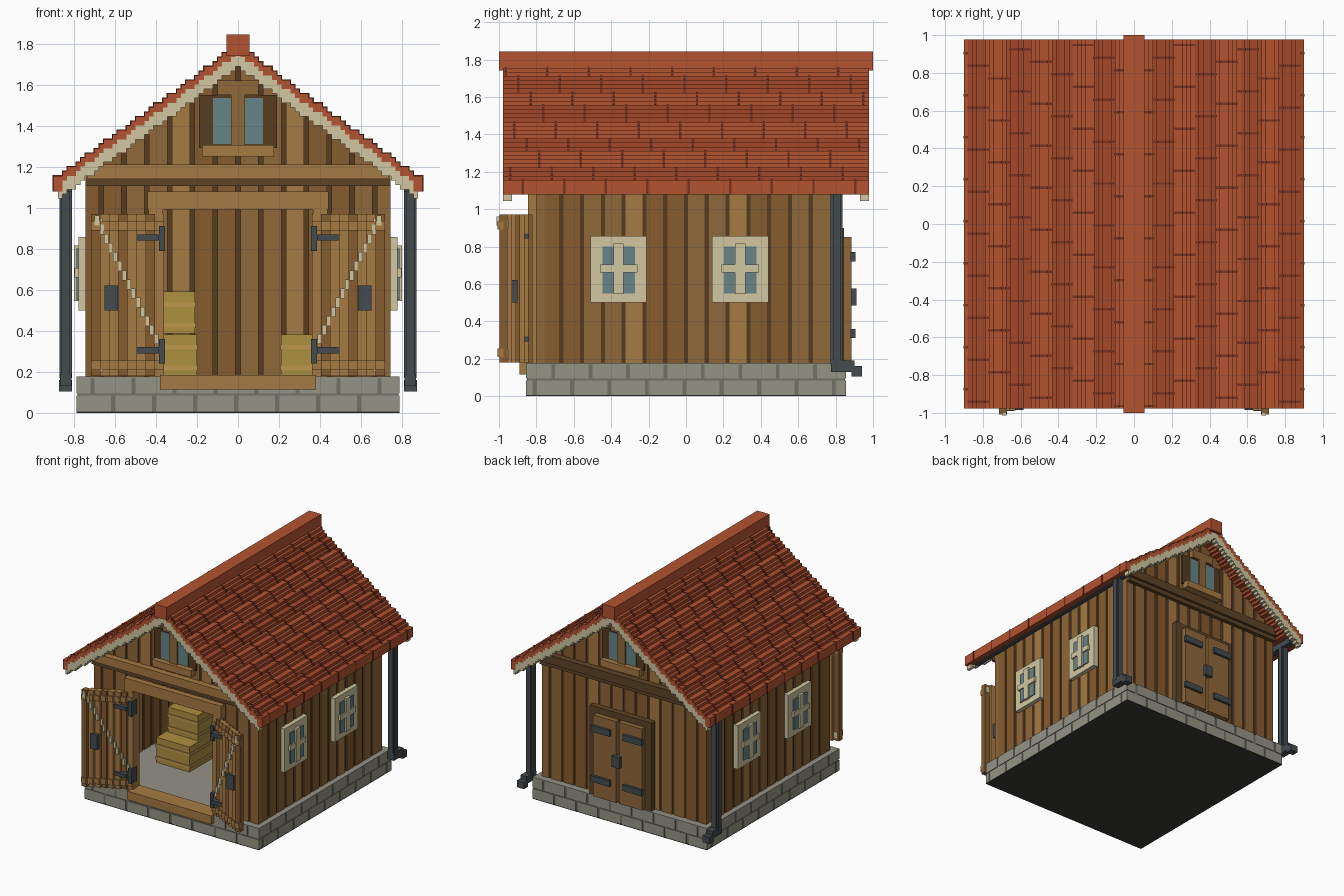
import bpy, bmesh, math

if "Cube" in bpy.data.objects:
    bpy.data.objects.remove(bpy.data.objects["Cube"])

V = 2 / 90          # size of one small block step
parts = {}


def material(name, rgb):
    m = bpy.data.materials.new(name)
    m.diffuse_color = [(c / 255) ** 2.2 for c in rgb] + [1]
    m.use_nodes = True
    m.node_tree.nodes["Principled BSDF"].inputs["Base Color"].default_value = m.diffuse_color
    return m


M = {n: material(n, c) for n, c in {
    "stone": (148, 146, 133), "mortar": (112, 112, 102), "dark": (60, 60, 58),
    "wood_a": (142, 104, 60), "wood_b": (165, 122, 70), "wood_c": (132, 92, 50),
    "gap": (88, 62, 36), "trim": (165, 122, 70), "beam": (95, 70, 42),
    "cream": (208, 198, 160), "glass": (104, 132, 134), "iron": (70, 76, 80),
    "tile_a": (178, 84, 52), "tile_b": (162, 74, 46), "joint": (120, 52, 36),
    "crate": (172, 142, 66), "slat": (190, 150, 80)}.items()}


def part(name, mat):
    if name not in parts:
        parts[name] = (bmesh.new(), [M[k] for k in mat.split("+")])
    return parts[name][0]


def prism(name, mat, pts, y0, y1):
    """Extrude an (x, z) outline along y."""
    bm = part(name, mat)
    out = [p for i, p in enumerate(pts) if p != pts[i - 1]]
    a = [bm.verts.new((x, y0, z)) for x, z in out]
    b = [bm.verts.new((x, y1, z)) for x, z in out]
    n = len(out)
    fs = [bm.faces.new(a), bm.faces.new(b[::-1])]
    fs += [bm.faces.new((a[i], b[i], b[(i + 1) % n], a[(i + 1) % n])) for i in range(n)]
    return fs


def box(name, mat, x0, x1, y0, y1, z0, z1, mirror=False):
    prism(name, mat, [(x0, z0), (x1, z0), (x1, z1), (x0, z1)], y0, y1)
    if mirror:
        box(name, mat, -x1, -x0, y0, y1, z0, z1)


# Foundation: mortar core with two courses of bricks
box("foundation", "mortar", -.783, .783, -.85, .85, 0.004, .174)
box("foundation_base", "dark", -.788, .788, -.855, .855, 0, .006)
box("floor_slab", "stone", -.788, .788, -.855, .855, .17, .178)
for row in range(2):
    z0, z1 = .006 + row * .088, .084 + row * .088
    for n in range(-5, 5):
        a = n * .2 + row * .1
        x0, x1 = max(a, -.788), min(a + .18, .788)
        if x1 - x0 > .02:
            for s in (-1, 1):
                box("foundation_bricks", "stone", x0, x1, *sorted((s * .84, s * .855)), z0, z1)
        y0, y1 = max(a, -.855), min(a + .18, .855)
        if y1 - y0 > .02:
            box("foundation_bricks", "stone", .77, .788, y0, y1, z0, z1, True)


# Walls: dark core with boards on it
def gable(x):
    return 1.76 - .72 * abs(x)


W, D, P = .736, .80, 5 * V
top = [(W, gable(W)), (0, gable(0)), (-W, gable(W))]
prism("front_wall_core", "gap", [(-W, .178), (-.4, .178), (-.4, .99), (.4, .99),
                                 (.4, .178), (W, .178)] + top, -.792, -.764)
prism("back_wall_core", "gap", [(-W, .178), (W, .178)] + top, .764, .792)
box("side_wall_core", "gap", .708, W, -.764, .764, .178, 1.22, True)
tones = ("wood_a", "wood_b", "wood_c", "wood_a", "wood_c")
for n in range(-8, 8):
    mat = tones[n * 3 % 5]
    a = n * P + V / 2
    x0, x1 = max(a, -.744), min(a + 4 * V, .744)
    if x1 - x0 > .01:
        for s in (-1, 1):
            z0 = .99 if s < 0 and min(abs(x0), abs(x1)) < .36 else .178
            prism("end_boards_" + mat, mat, [(x0, z0), (x1, z0), (x1, gable(x1)), (x0, gable(x0))],
                  *sorted((s * .756, s * D)))
    y0, y1 = max(a, -.756), min(a + 4 * V, .756)
    if y1 - y0 > .01:
        box("side_boards_" + mat, mat, .70, .744, y0, y1, .178, 1.22, True)

# Gable beams and attic windows on both ends
for s in (-1, 1):
    def g(name, mat, x0, x1, d, z0, z1, mirror=False):
        box(name, mat, x0, x1, *sorted((s * .79, s * d)), z0, z1, mirror)
    bm = "trim" if s < 0 else "beam"
    prism("gable_beam_%s" % bm, bm, [(-.74, 1.14), (.74, 1.14), (.70, 1.21), (-.70, 1.21)],
          *sorted((s * .79, s * .85)))
    g("gable_under_beam", "beam", -.744, .744, .83, 1.105, 1.14)
    g("attic_window_frame", "gap", -.19, .19, .815, 1.29, 1.55)
    g("attic_glass", "glass", .033, .122, .822, 1.31, 1.535, True)
    g("attic_mullion", "wood_a", -.033, .033, .835, 1.30, 1.55)
    g("attic_head", "wood_a", -.10, .10, .835, 1.55, 1.62)
    g("attic_sill", "trim", -.175, .175, .86, 1.25, 1.305)

# Front doorway
box("door_jamb", "trim", .365, .435, -.845, -.75, .178, 1.02, True)
box("door_lintel", "trim", -.44, .44, -.845, -.75, .99, 1.08)
box("door_sill", "trim", -.38, .38, -.89, -.75, .115, .185)

# Open front doors, stepping outward
for k in range(8):
    x0, y = .36 + 2 * V * k, -.82 - V * k
    mat = "wood_c" if k % 3 == 1 else "wood_b"
    box("door_planks_" + mat, mat, x0, x0 + 2 * V, y - V, y + V, .18, .97, True)
    for z in (.21, .89):
        box("door_rails", "trim", x0, x0 + 2 * V, y - 1.5 * V, y, z, z + 2 * V, True)
for i in range(15):
    x0, y, z = .365 + V * i, -.82 - V * (i // 2), .29 + .0445 * i
    box("door_brace", "cream", x0, x0 + V, y - 1.7 * V, y, z, z + 2.2 * V, True)
for z in (.24, .79):
    box("door_hinges", "iron", .355, .385, -.87, -.80, z, z + .12, True)
    box("door_straps", "iron", .385, .50, -.90, -.84, z + .05, z + .08, True)
box("door_latch", "iron", .585, .65, -.985, -.90, .5, .62, True)
for z in (.20, .90):
    box("door_corner_caps", "cream", .66, .70, -.985, -.95, z, z + .05, True)

# Back double door with strap hinges
box("back_door_frame", "beam", -.28, .28, .79, .845, .178, .90)
box("back_door_leaves", "wood_a", .012, .22, .80, .885, .185, .85, True)
for z in (.31, .72):
    box("back_door_hinges", "iron", .06, .23, .88, .905, z, z + .05, True)
box("back_door_handle", "iron", -.035, .035, .84, .912, .485, .575)

# Side windows
for c in (-.36, .29):
    def w(name, mat, x1, h, z0, z1):
        box(name, mat, .73, x1, c - h, c + h, z0, z1, True)
    w("window_frame", "cream", .778, .15, .5, .857)
    w("window_glass", "glass", .786, .087, .55, .80)
    w("window_cross_upright", "cream", .798, .027, .545, .815)
    w("window_cross_bar", "cream", .796, .10, .66, .705)


# Roof: stepped outline, coloured by tile course
def t(i):
    return 52 + math.floor((40 - abs(i)) * .73)


def stepped(upper, lower, n):
    up, lo = [], []
    for i in range(-n, n + 1):
        for e in (-.5, .5):
            up.append(((i + e) * V, upper(i) * V))
            lo.append(((i + e) * V, lower(i) * V))
    return up + lo[::-1]


for f in prism("roof_tiles", "tile_a+tile_b",
               stepped(t, lambda i: t(i) - (3.5 if abs(i) > 38 else 2), 40), -.978, .978)[2:]:
    f.material_index = int(abs(f.calc_center_median().x) / P) % 2
box("roof_ridge", "tile_a", -.055, .055, -1, 1, 1.74, 1.844)
for s in (-1, 1):
    prism("bargeboard", "cream", stepped(lambda i: t(i) - 2, lambda i: t(i) - 5, 39),
          *sorted((s * .93, s * .978)))
for i in range(3, 41):
    for j in range(9):
        y = -.97 + j * P * 2 + (i // 5) * .0667 % .222
        if y < .96:
            box("tile_joints", "joint", (i - .5) * V, (i + .5) * V + .003, y, y + .013,
                (t(i) - (3.4 if i == 40 else 1)) * V, t(i) * V + .003, True)

# Gutters and downpipes
box("gutter", "iron", .81, .87, -.92, .92, 1.08, 1.13, True)
box("downpipe", "iron", .808, .87, .785, .825, .17, 1.09, True)
box("downpipe", "iron", .818, .86, .772, .838, .17, 1.09, True)
box("downpipe_elbow", "iron", .812, .868, .775, .90, .13, .19, True)
box("downpipe_spout", "iron", .808, .872, .885, .94, .105, .16, True)


# Crates inside
def crate(x0, x1, y0, y1, z0):
    box("crates", "crate", x0, x1, y0, y1, z0, z0 + .205)
    for z in (.03, .13):
        box("crate_slats", "slat", x0 - .006, x1 + .006, y0 - .006, y1 + .006, z0 + z, z0 + z + .022)


crate(-.50, -.20, -.34, 0, .178)
crate(-.48, -.21, -.22, 0, .386)
crate(.21, .48, .05, .33, .178)

# Turn every collected part into an object
for name, (bm, mats) in parts.items():
    bmesh.ops.recalc_face_normals(bm, faces=bm.faces)
    me = bpy.data.meshes.new(name)
    bm.to_mesh(me)
    bm.free()
    for m in mats:
        me.materials.append(m)
    bpy.context.collection.objects.link(bpy.data.objects.new(name, me))
